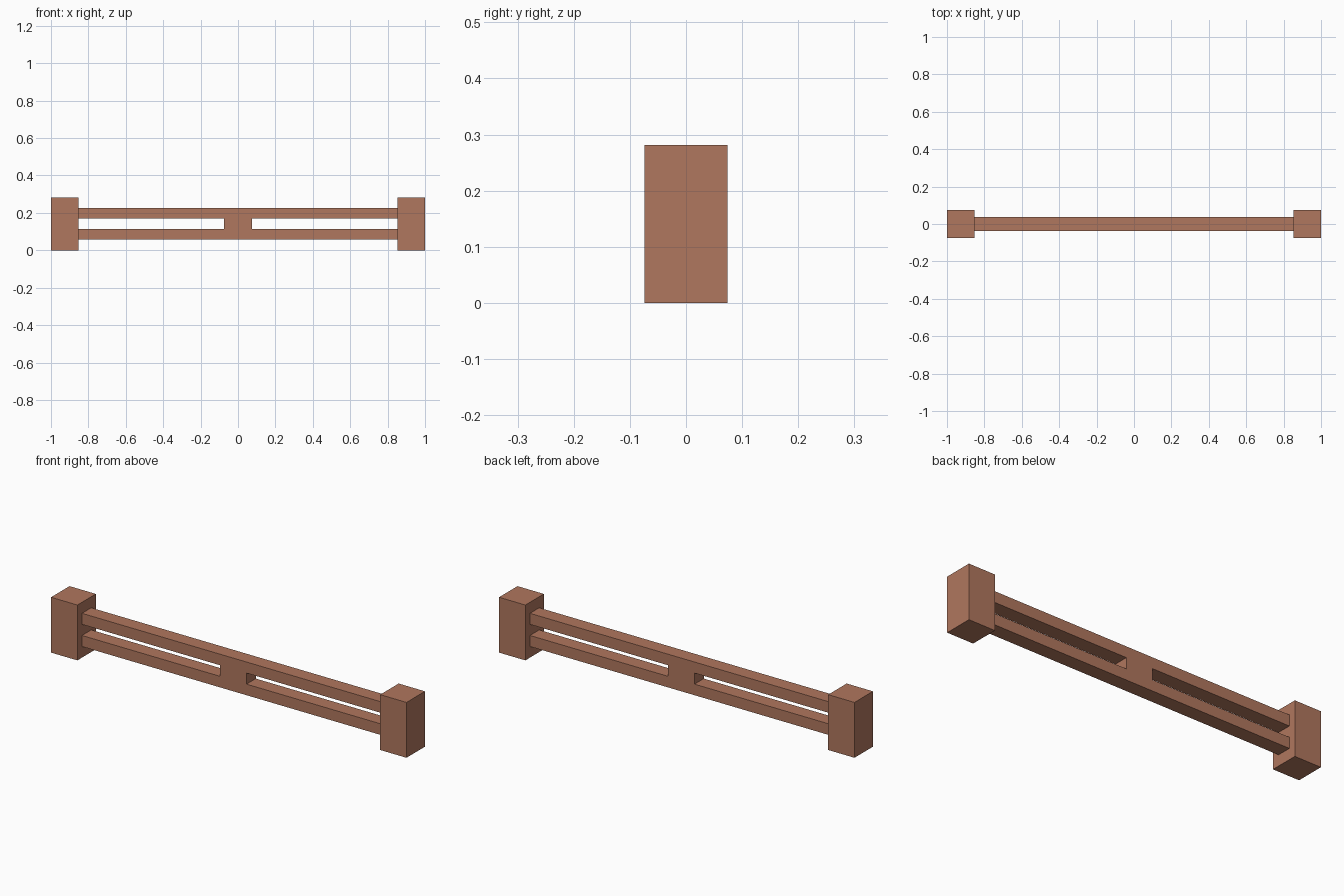
import bpy, bmesh

if "Cube" in bpy.data.objects:
    bpy.data.objects.remove(bpy.data.objects["Cube"])

H = 0.2815          # total height, split into five equal bands
B = H / 5
POST = 0.148        # post width and depth
RAIL = 0.074        # rail depth

mat = bpy.data.materials.new("terracotta wood")
mat.diffuse_color = (0.434, 0.184, 0.112, 1)
mat.use_nodes = True
mat.node_tree.nodes["Principled BSDF"].inputs["Base Color"].default_value = mat.diffuse_color


def finish(bm, name):
    bmesh.ops.recalc_face_normals(bm, faces=bm.faces)
    me = bpy.data.meshes.new(name)
    bm.to_mesh(me)
    bm.free()
    me.materials.append(mat)
    ob = bpy.data.objects.new(name, me)
    bpy.context.collection.objects.link(ob)
    return ob


# End posts
for side, name in ((-1, "left_post"), (1, "right_post")):
    bm = bmesh.new()
    bmesh.ops.create_cube(bm, size=1)
    bmesh.ops.scale(bm, vec=(POST, POST, H), verts=bm.verts)
    bmesh.ops.translate(bm, vec=(side * (1 - POST / 2), 0, H / 2), verts=bm.verts)
    finish(bm, name)

# Two rails joined by a middle block: a 3x3 cell profile with two openings
xs = (-1 + POST, -POST / 2, POST / 2, 1 - POST)
zs = (B, 2 * B, 3 * B, 4 * B)
bm = bmesh.new()
v = [[bm.verts.new((x, -RAIL / 2, z)) for z in zs] for x in xs]
for i in range(3):
    for j in range(3):
        if j == 1 and i != 1:
            continue
        bm.faces.new((v[i][j], v[i + 1][j], v[i + 1][j + 1], v[i][j + 1]))
ext = bmesh.ops.extrude_face_region(bm, geom=bm.faces[:], use_keep_orig=True)
moved = [g for g in ext["geom"] if isinstance(g, bmesh.types.BMVert)]
bmesh.ops.translate(bm, vec=(0, RAIL, 0), verts=moved)
finish(bm, "rails_with_middle_block")
